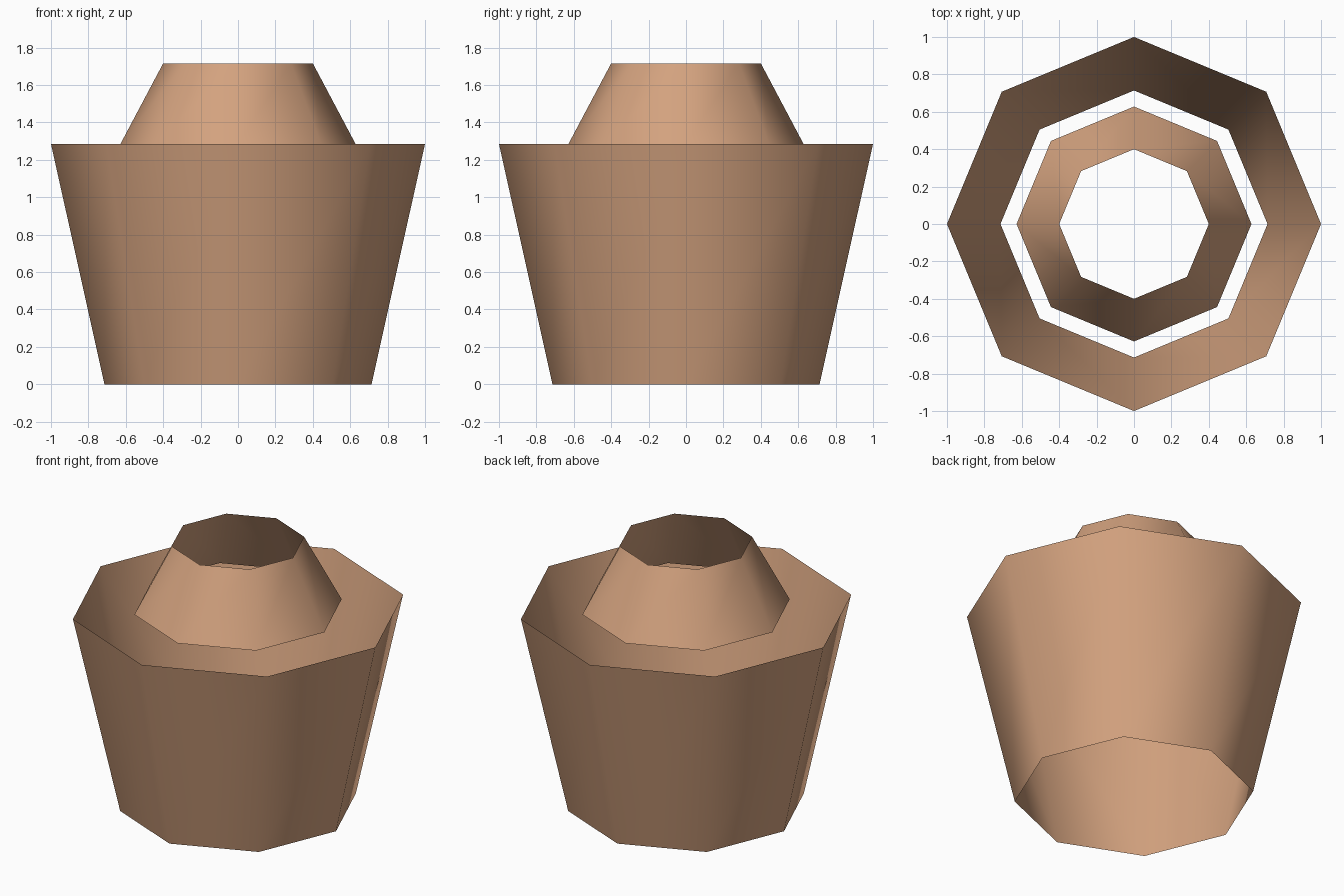
import bpy, bmesh
from math import cos, sin, pi

if "Cube" in bpy.data.objects:
    bpy.data.objects.remove(bpy.data.objects["Cube"])

SIDES = 8

mat = bpy.data.materials.new("clay")
mat.diffuse_color = (0.65, 0.36, 0.21, 1)
mat.use_nodes = True
mat.node_tree.nodes["Principled BSDF"].inputs["Base Color"].default_value = mat.diffuse_color


def open_shell(name, z0, r0, z1, r1):
    """Open eight-sided tapered wall between two rings."""
    bm = bmesh.new()
    rings = [[bm.verts.new((r * cos(2 * pi * i / SIDES), r * sin(2 * pi * i / SIDES), z))
              for i in range(SIDES)] for z, r in ((z0, r0), (z1, r1))]
    for i in range(SIDES):
        j = (i + 1) % SIDES
        face = bm.faces.new((rings[0][i], rings[0][j], rings[1][j], rings[1][i]))
        face.smooth = True
    mesh = bpy.data.meshes.new(name)
    bm.to_mesh(mesh)
    bm.free()
    mesh.materials.append(mat)
    obj = bpy.data.objects.new(name, mesh)
    bpy.context.collection.objects.link(obj)
    return obj


# Lower wall flares outwards, upper collar narrows from the rim height
open_shell("lower_wall", 0, 0.714, 1.286, 1.0)
open_shell("upper_collar", 1.286, 0.628, 1.716, 0.4)
